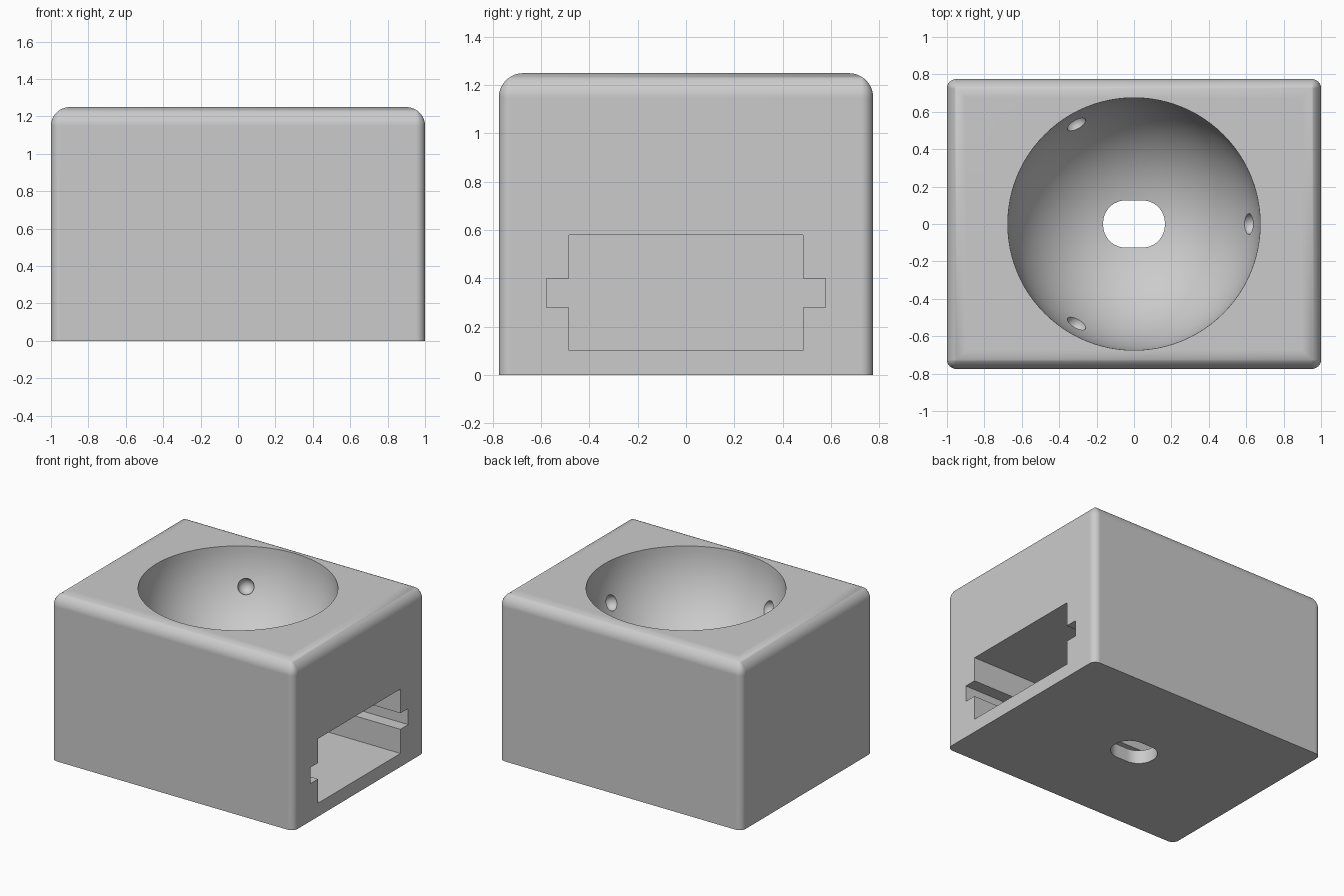
import bpy, bmesh, math
from mathutils import Vector

if "Cube" in bpy.data.objects:
    bpy.data.objects.remove(bpy.data.objects["Cube"])

HX, HY, H = 1.0, 0.775, 1.25          # half width, half depth, height
TOP_R, SIDE_R = 0.1, 0.05             # top edge and upright edge radii
BALL_R = 0.675


def make_object(name, bm):
    bmesh.ops.remove_doubles(bm, verts=bm.verts, dist=1e-5)
    bmesh.ops.recalc_face_normals(bm, faces=bm.faces)
    mesh = bpy.data.meshes.new(name)
    bm.to_mesh(mesh)
    bm.free()
    obj = bpy.data.objects.new(name, mesh)
    bpy.context.collection.objects.link(obj)
    return obj


def loft(name, rings):
    """Skin a stack of equal-length point rings and cap both ends."""
    bm = bmesh.new()
    loops = [[bm.verts.new(p) for p in ring] for ring in rings]
    n = len(loops[0])
    for a, b in zip(loops, loops[1:]):
        for i in range(n):
            j = (i + 1) % n
            bm.faces.new((a[i], a[j], b[j], b[i]))
    bm.faces.new(loops[0][::-1])
    bm.faces.new(loops[-1])
    return make_object(name, bm)


def rounded_rect(hx, hy, r, z, steps=8):
    pts = []
    for k, (sx, sy) in enumerate(((1, 1), (-1, 1), (-1, -1), (1, -1))):
        for i in range(steps + 1):
            a = math.pi / 2 * (k + i / steps)
            pts.append((sx * (hx - r) + r * math.cos(a),
                        sy * (hy - r) + r * math.sin(a), z))
    return pts


def ball(name, radius, centre, segments, rings):
    bm = bmesh.new()
    bmesh.ops.create_uvsphere(bm, u_segments=segments, v_segments=rings, radius=radius)
    bmesh.ops.translate(bm, verts=bm.verts, vec=centre)
    return make_object(name, bm)


# Housing: upright rounded corners, rounded top edges that meet in a mitre
rings = [rounded_rect(HX, HY, SIDE_R, 0)]
for i in range(13):
    t = math.pi / 2 * i / 12
    inset = TOP_R * (1 - math.cos(t))
    rings.append(rounded_rect(HX - inset, HY - inset, max(SIDE_R - inset, 0),
                              H - TOP_R + TOP_R * math.sin(t)))
housing = loft("housing", rings)

# Ball socket
cutters = [ball("socket_cutter", BALL_R, (0, 0, H), 96, 48)]

# Three small bearing seats in the socket wall
tilt = math.radians(24)
for k in range(3):
    a = math.radians(120 * k)
    d = Vector((math.cos(a) * math.cos(tilt), math.sin(a) * math.cos(tilt), -math.sin(tilt)))
    cutters.append(ball("bearing_seat_cutter", 0.056, d * BALL_R + Vector((0, 0, H)), 24, 12))

# Sensor window through the floor
cutters.append(loft("window_cutter", [rounded_rect(0.165, 0.126, 0.12, z, 12)
                                      for z in (-0.1, 0.8)]))

# Board bay with side grooves, open on the right
half = [(0.485, 0.10), (0.485, 0.28), (0.577, 0.28),
        (0.577, 0.40), (0.485, 0.40), (0.485, 0.58)]
outline = half + [(-y, z) for y, z in reversed(half)]
cutters.append(loft("board_bay_cutter", [[(x, y, z) for y, z in outline]
                                         for x in (-0.78, 1.2)]))

# Cut everything out of the housing
bpy.context.view_layer.objects.active = housing
housing.select_set(True)
for c in cutters:
    c.hide_render = True
    mod = housing.modifiers.new("cut", 'BOOLEAN')
    mod.operation, mod.solver, mod.object = 'DIFFERENCE', 'EXACT', c
    bpy.ops.object.modifier_apply(modifier=mod.name)
    bpy.data.objects.remove(c)

# Smooth curved surfaces, crisp cut edges
bpy.ops.object.shade_smooth_by_angle(angle=math.radians(30))
weighted = housing.modifiers.new("weighted_normals", 'WEIGHTED_NORMAL')
weighted.keep_sharp = True

grey = bpy.data.materials.new("light grey")
grey.diffuse_color = (0.6, 0.6, 0.6, 1)
grey.use_nodes = True
grey.node_tree.nodes["Principled BSDF"].inputs["Base Color"].default_value = grey.diffuse_color
housing.data.materials.clear()
housing.data.materials.append(grey)
